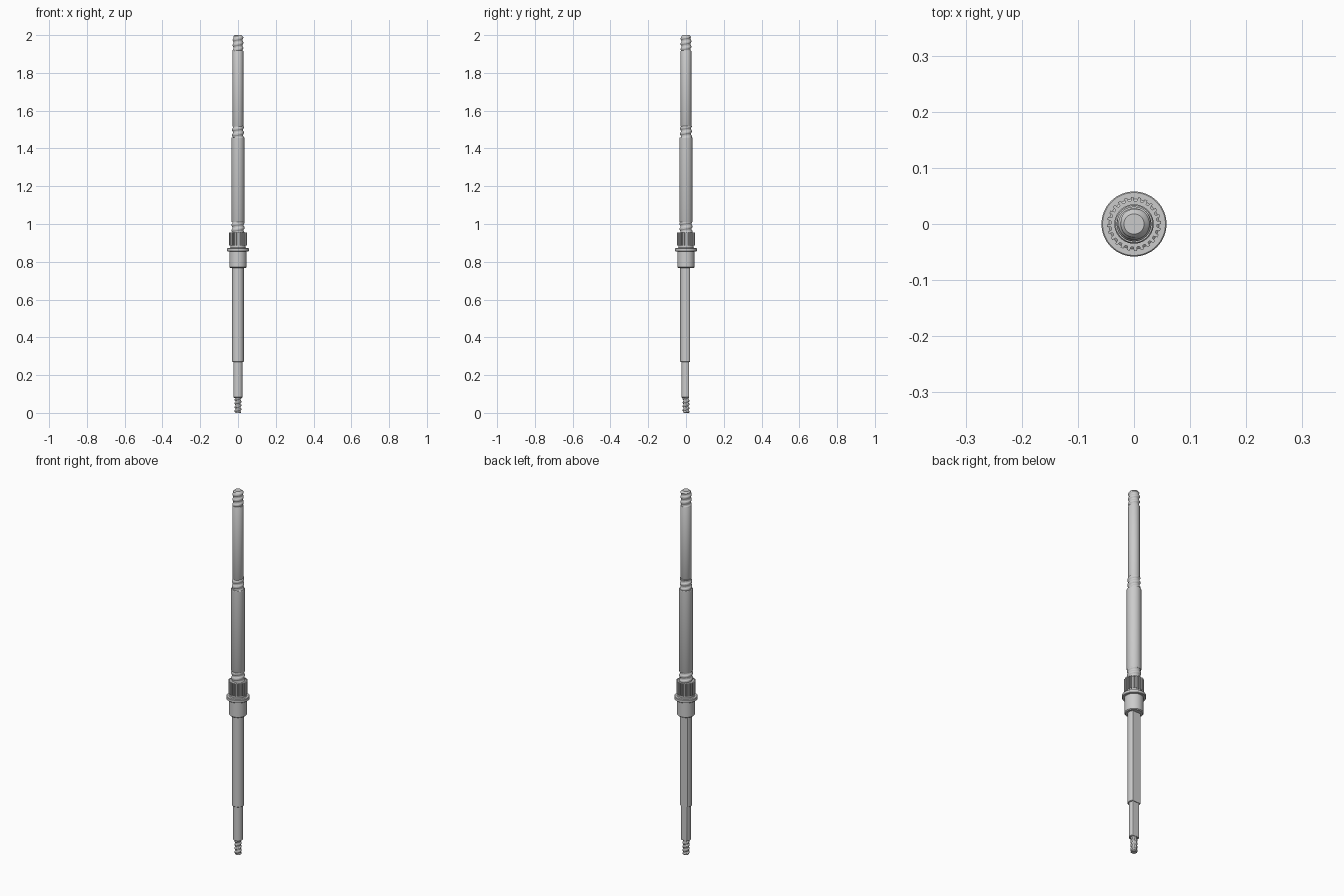
import bpy, bmesh
from math import sin, cos, pi, radians

if "Cube" in bpy.data.objects:
    bpy.data.objects.remove(bpy.data.objects["Cube"])


def loft(name, rows, n=64):
    """Closed round solid; each row is (z, radius) or (z, function of angle)."""
    bm = bmesh.new()
    rings = []
    for z, r in rows:
        ring = []
        for i in range(n):
            a = 2 * pi * i / n
            q = r(a) if callable(r) else r
            ring.append(bm.verts.new((q * cos(a), q * sin(a), z)))
        rings.append(ring)
    for lo, hi in zip(rings, rings[1:]):
        for i in range(n):
            j = (i + 1) % n
            bm.faces.new((lo[i], lo[j], hi[j], hi[i]))
    bm.faces.new(rings[0][::-1])
    bm.faces.new(rings[-1])
    me = bpy.data.meshes.new(name)
    bm.to_mesh(me)
    bm.free()
    ob = bpy.data.objects.new(name, me)
    bpy.context.collection.objects.link(ob)
    bpy.context.view_layer.objects.active = ob
    ob.select_set(True)
    bpy.ops.object.shade_smooth_by_angle(angle=radians(30))
    ob.select_set(False)
    return ob


def thread(name, z0, z1, radius, pitch, depth, tip=None):
    """Right-handed screw thread with an optional chamfered (smaller) end."""
    steps = int((z1 - z0) / pitch * 10)

    def ring(z):
        def r(a):
            t = (z / pitch - a / (2 * pi)) % 1
            ridge = min(1, max(0, 2.6 * abs(2 * t - 1) - 0.8))
            q = radius - depth * (1 - ridge)
            if tip:
                end, small = tip
                q = min(q, small + abs(z - end))
            return q
        return r
    rows = [(z0 + (z1 - z0) * k / steps, ring(z0 + (z1 - z0) * k / steps))
            for k in range(steps + 1)]
    return loft(name, rows, 48)


def flatted(radius, y):
    """Round section with one flat on the back."""
    return lambda a: min(radius, y / sin(a)) if sin(a) > 0.01 else radius


def teeth(a, count=24, root=0.041, outer=0.048):
    t = (a * count / (2 * pi)) % 1
    return outer if t < 0.45 else root


# lower shaft with a flat, in two diameters
loft("lower_thread_shank", [(0.0, 0.012), (0.085, 0.012)], 32)
thread("lower_thread", 0.0, 0.082, 0.018, 0.02, 0.004, (0.0, 0.014))
narrow, wide = flatted(0.025, 0.017), flatted(0.031, 0.020)
loft("lower_shaft_narrow", [(0.08, flatted(0.022, 0.017)), (0.083, narrow), (0.272, narrow)], 96)
loft("lower_shaft_wide", [(0.27, flatted(0.029, 0.020)), (0.272, wide), (0.772, wide)], 96)

# collar, flange and neck
loft("collar", [(0.768, 0.042), (0.772, 0.046), (0.856, 0.046)])
loft("flange", [(0.855, 0.056), (0.857, 0.058), (0.87, 0.058), (0.872, 0.056)])
loft("neck", [(0.871, 0.046), (0.875, 0.041), (0.89, 0.041)])

# splined section
loft("spline", [(0.887, teeth), (0.955, teeth)], 240)

# upper shaft with threads between the stepped diameters
thread("middle_thread", 0.954, 1.012, 0.034, 0.028, 0.004)
loft("upper_shaft_wide", [(1.01, 0.034), (1.012, 0.035), (1.456, 0.035), (1.459, 0.033)])
thread("upper_thread", 1.458, 1.52, 0.031, 0.028, 0.004)
loft("upper_shaft_narrow", [(1.515, 0.027), (1.517, 0.028), (1.916, 0.028), (1.918, 0.027)])
thread("top_thread", 1.915, 2.0, 0.028, 0.028, 0.004, (2.0, 0.018))
